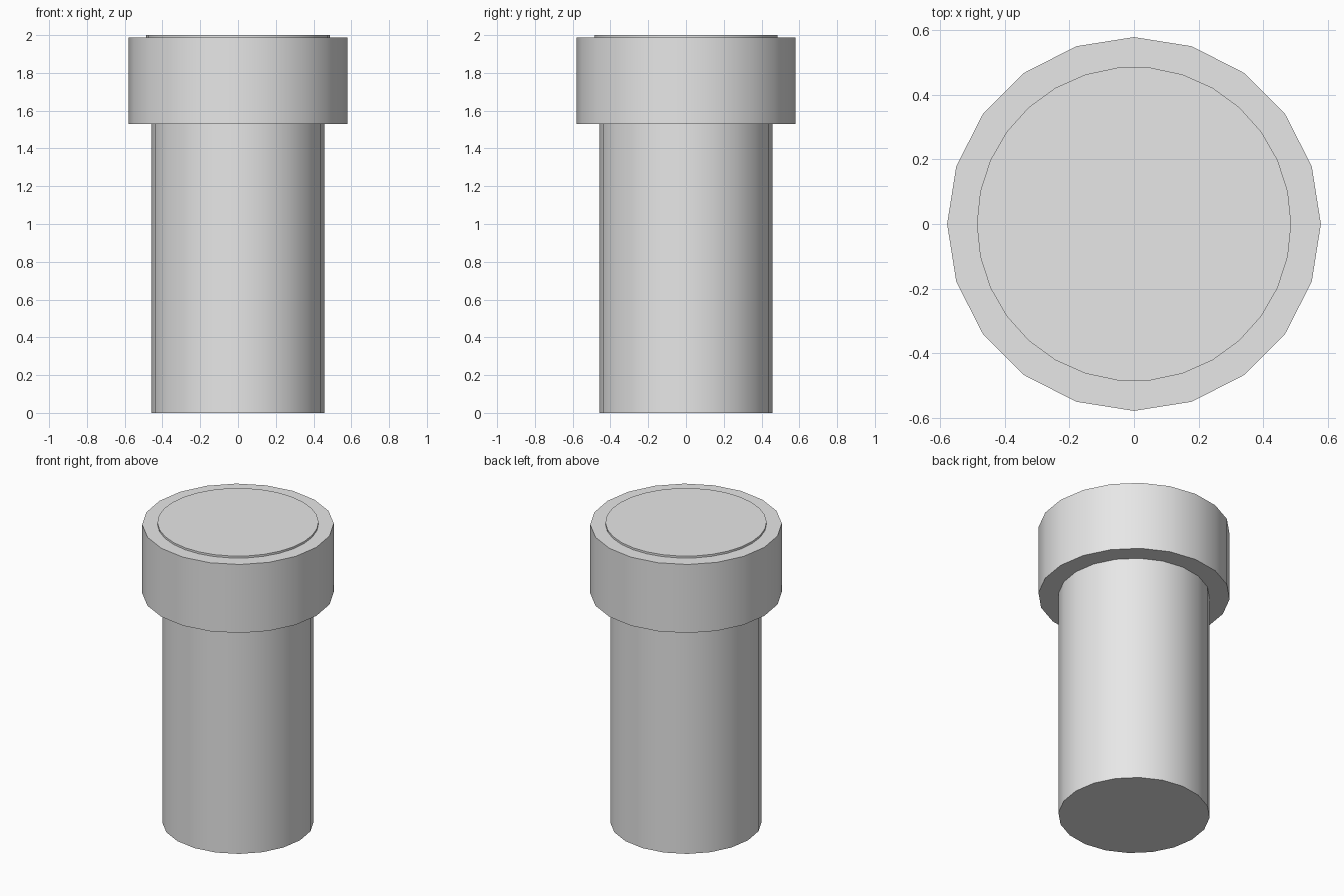
import bpy
import math

cube = bpy.data.objects.get("Cube")
if cube:
    bpy.data.objects.remove(cube, do_unlink=True)

GREY = (0.8, 0.8, 0.8, 1.0)
grey = bpy.data.materials.new("plain_grey")
grey.use_nodes = True
grey.diffuse_color = GREY
for node in grey.node_tree.nodes:
    if node.type == 'BSDF_PRINCIPLED':
        node.inputs["Base Color"].default_value = GREY


def cylinder(name, radius, bottom, top, sides):
    """Upright capped cylinder with a corner on the x axis."""
    bpy.ops.mesh.primitive_cylinder_add(
        vertices=sides, radius=radius, depth=top - bottom,
        location=(0, 0, (bottom + top) / 2))
    obj = bpy.context.object
    obj.name = name
    # Put a corner exactly on the x axis, whatever the side count
    first = obj.data.vertices[0].co
    turn = math.atan2(first.y, first.x)
    obj.rotation_euler.z = -turn
    bpy.ops.object.transform_apply(location=False, rotation=True, scale=False)
    obj.data.materials.append(grey)
    bpy.ops.object.shade_smooth_by_angle(angle=math.radians(30))
    return obj


# Long shaft, wide collar and the thin raised cap on top
cylinder("shaft", 0.458, 0.0, 1.53, 20)
cylinder("collar", 0.579, 1.53, 1.987, 20)
cylinder("top_disc", 0.487, 1.98, 2.0, 30)
